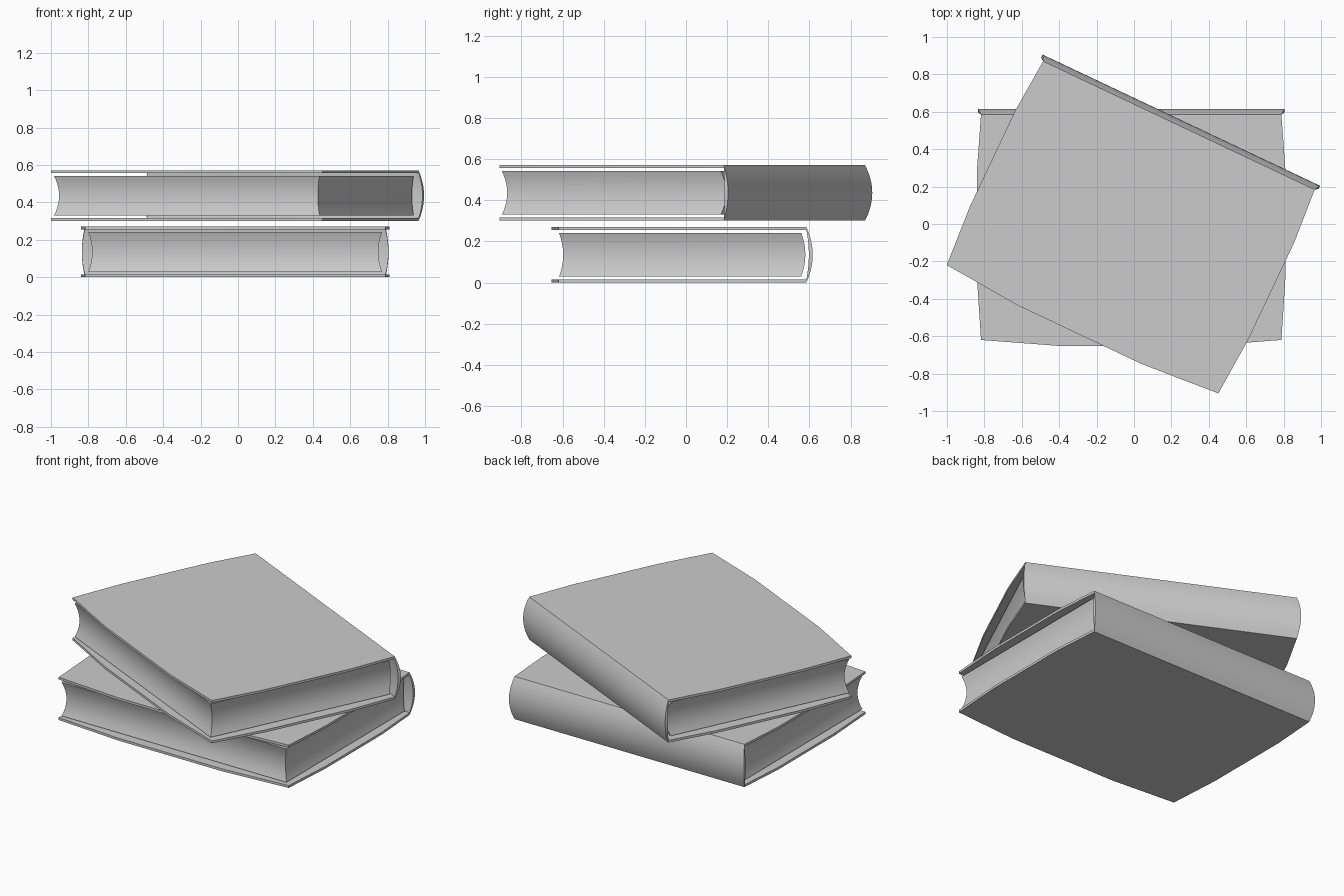
import bpy, bmesh, math
from mathutils import Matrix

if "Cube" in bpy.data.objects:
    bpy.data.objects.remove(bpy.data.objects["Cube"])

# One plain grey for everything
grey = bpy.data.materials.new("light grey")
grey.use_nodes = True
grey.diffuse_color = (0.6, 0.6, 0.6, 1)
grey.node_tree.nodes["Principled BSDF"].inputs["Base Color"].default_value = (0.6, 0.6, 0.6, 1)

HEIGHT = 0.27     # closed book thickness
BOARD = 0.015     # cover thickness
HALF = 0.803      # half width at the cover corners
DEPTH = 1.205     # corner line to spine joint
STEPS = 10


def bow(t):
    """Arc-like swell: 0 at t = 0 and 1, 1 in the middle."""
    return 1 - (2 * t - 1) ** 2


def loft(name, rings, place):
    """Closed solid through equal-length rings of points."""
    bm = bmesh.new()
    loops = [[bm.verts.new(p) for p in ring] for ring in rings]
    n = len(loops[0])
    for a, b in zip(loops, loops[1:]):
        for i in range(n):
            j = (i + 1) % n
            bm.faces.new((a[i], a[j], b[j], b[i]))
    bm.faces.new(loops[0][::-1])
    bm.faces.new(loops[-1])
    bmesh.ops.recalc_face_normals(bm, faces=bm.faces)
    mesh = bpy.data.meshes.new(name)
    bm.to_mesh(mesh)
    bm.free()
    mesh.materials.append(grey)
    obj = bpy.data.objects.new(name, mesh)
    bpy.context.collection.objects.link(obj)
    obj.matrix_world = place
    bpy.ops.object.select_all(action='DESELECT')
    obj.select_set(True)
    bpy.context.view_layer.objects.active = obj
    bpy.ops.object.shade_smooth_by_angle(angle=math.radians(30))
    return obj


def cover(name, z, place):
    # Board with gently swollen front and side edges
    half_outline = [(HALF, 0), (HALF + 0.022, DEPTH * 0.28),
                    (HALF + 0.022, DEPTH * 0.75), (HALF, DEPTH)]
    outline = [(-HALF * 0.46, -0.033), (HALF * 0.46, -0.033)] + half_outline
    outline += [(-x, y) for x, y in reversed(half_outline)]
    loft(name, [[(x, y, h) for x, y in outline] for h in (z, z + BOARD)], place)


def pages(name, place):
    # Page block: hollow on three sides, rounded at the spine
    low, high = 0.029, HEIGHT - 0.029
    rings = []
    for i in range(STEPS + 1):
        t = i / STEPS
        c = 0.02 * bow(t)
        z = low + (high - low) * t
        w, front, back = 0.785 - c, 0.003 + c, 1.18 + c
        rings.append([(-w, front, z), (w, front, z), (w, back, z), (-w, back, z)])
    loft(name, rings, place)


def spine(name, place):
    # Curved shell joining the two boards, swelling at its ends
    rings = []
    for i in range(STEPS + 1):
        t = i / STEPS
        c = bow(t)
        w = HALF + 0.017 * c
        outer_y, outer_z = DEPTH + 0.031 * c, HEIGHT * t
        inner_y, inner_z = DEPTH + 0.012 * c, BOARD + (HEIGHT - 2 * BOARD) * t
        rings.append([(-w, inner_y, inner_z), (w, inner_y, inner_z),
                      (w, outer_y, outer_z), (-w, outer_y, outer_z)])
    loft(name, rings, place)


def book(prefix, location, angle):
    place = Matrix.Translation(location) @ Matrix.Rotation(math.radians(angle), 4, 'Z')
    cover(prefix + "_bottom_cover", 0, place)
    cover(prefix + "_top_cover", HEIGHT - BOARD, place)
    pages(prefix + "_pages", place)
    spine(prefix + "_spine", place)


book("lower_book", (-0.015, -0.62, 0), 0)
book("upper_book", (-0.275, -0.5625, 0.301), -25.3)
